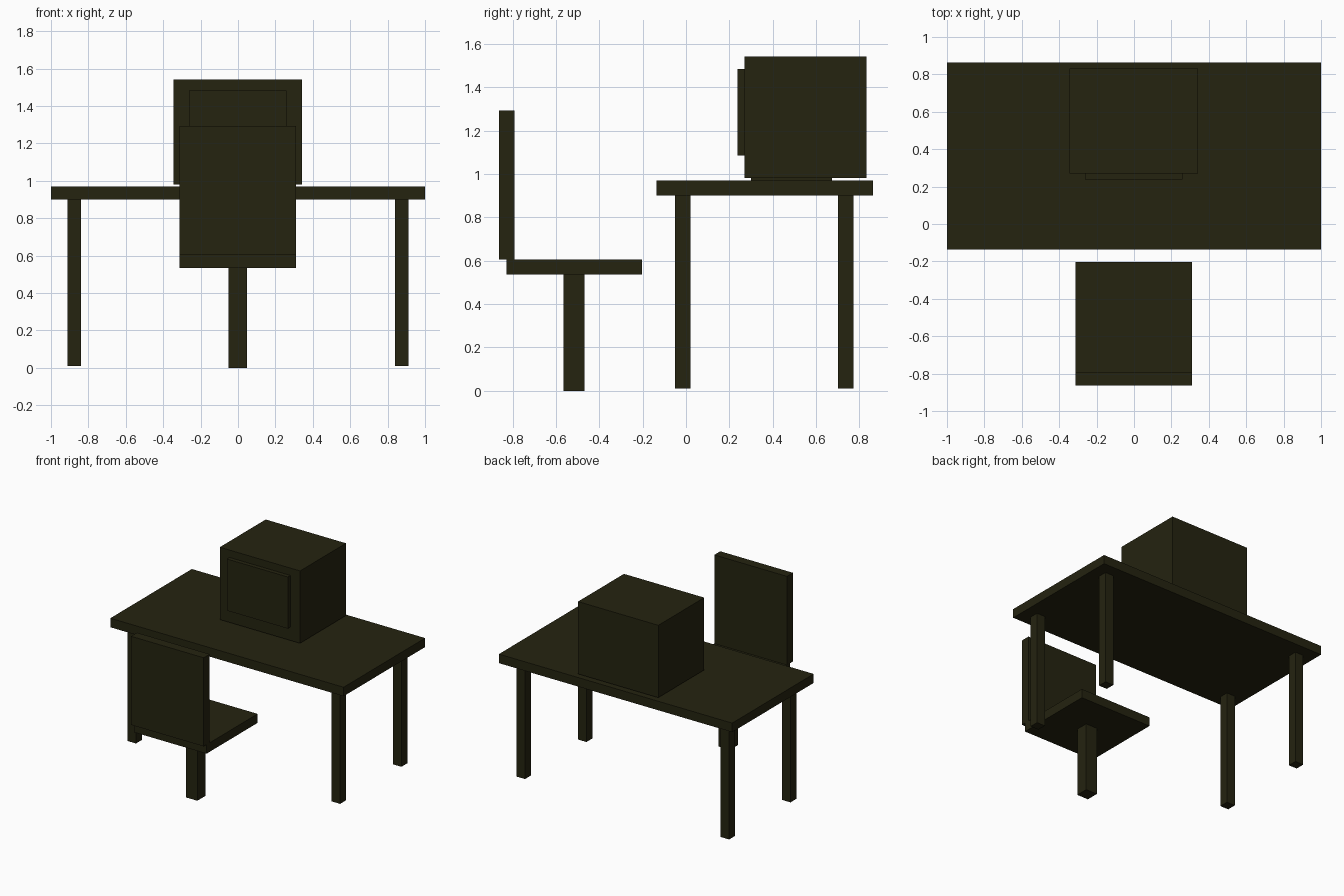
import bpy
import bmesh
from mathutils import Vector

if "Cube" in bpy.data.objects:
    bpy.data.objects.remove(bpy.data.objects["Cube"])

# One dark olive colour for everything
olive = bpy.data.materials.new("dark olive")
olive.diffuse_color = (0.018, 0.017, 0.005, 1)
olive.use_nodes = True
olive.node_tree.nodes["Principled BSDF"].inputs["Base Color"].default_value = olive.diffuse_color


def box(name, x, y, z):
    """Box spanning the given (min, max) ranges."""
    lo, hi = Vector((x[0], y[0], z[0])), Vector((x[1], y[1], z[1]))
    bm = bmesh.new()
    bmesh.ops.create_cube(bm, size=1)
    bmesh.ops.scale(bm, vec=hi - lo, verts=bm.verts)
    bmesh.ops.translate(bm, vec=(lo + hi) / 2, verts=bm.verts)
    mesh = bpy.data.meshes.new(name)
    bm.to_mesh(mesh)
    bm.free()
    mesh.materials.append(olive)
    obj = bpy.data.objects.new(name, mesh)
    bpy.context.collection.objects.link(obj)
    return obj


# Desk: top and four legs
box("desk_top", (-1, 1), (-0.135, 0.863), (0.90, 0.97))
for side, cx in (("left", -0.875), ("right", 0.875)):
    for end, cy in (("front", -0.015), ("back", 0.737)):
        box(f"{end}_{side}_desk_leg", (cx - 0.036, cx + 0.036),
            (cy - 0.036, cy + 0.036), (0.01, 0.90))

# Chair: post, seat and backrest
box("chair_post", (-0.05, 0.048), (-0.566, -0.468), (0, 0.535))
box("seat", (-0.313, 0.31), (-0.828, -0.203), (0.535, 0.605))
box("backrest", (-0.313, 0.31), (-0.863, -0.79), (0.605, 1.292))

# Monitor: thin foot, casing and raised screen
box("monitor_foot", (-0.19, 0.19), (0.30, 0.673), (0.97, 0.98))
box("monitor_casing", (-0.345, 0.343), (0.27, 0.832), (0.98, 1.541))
box("screen", (-0.262, 0.26), (0.238, 0.27), (1.084, 1.484))
